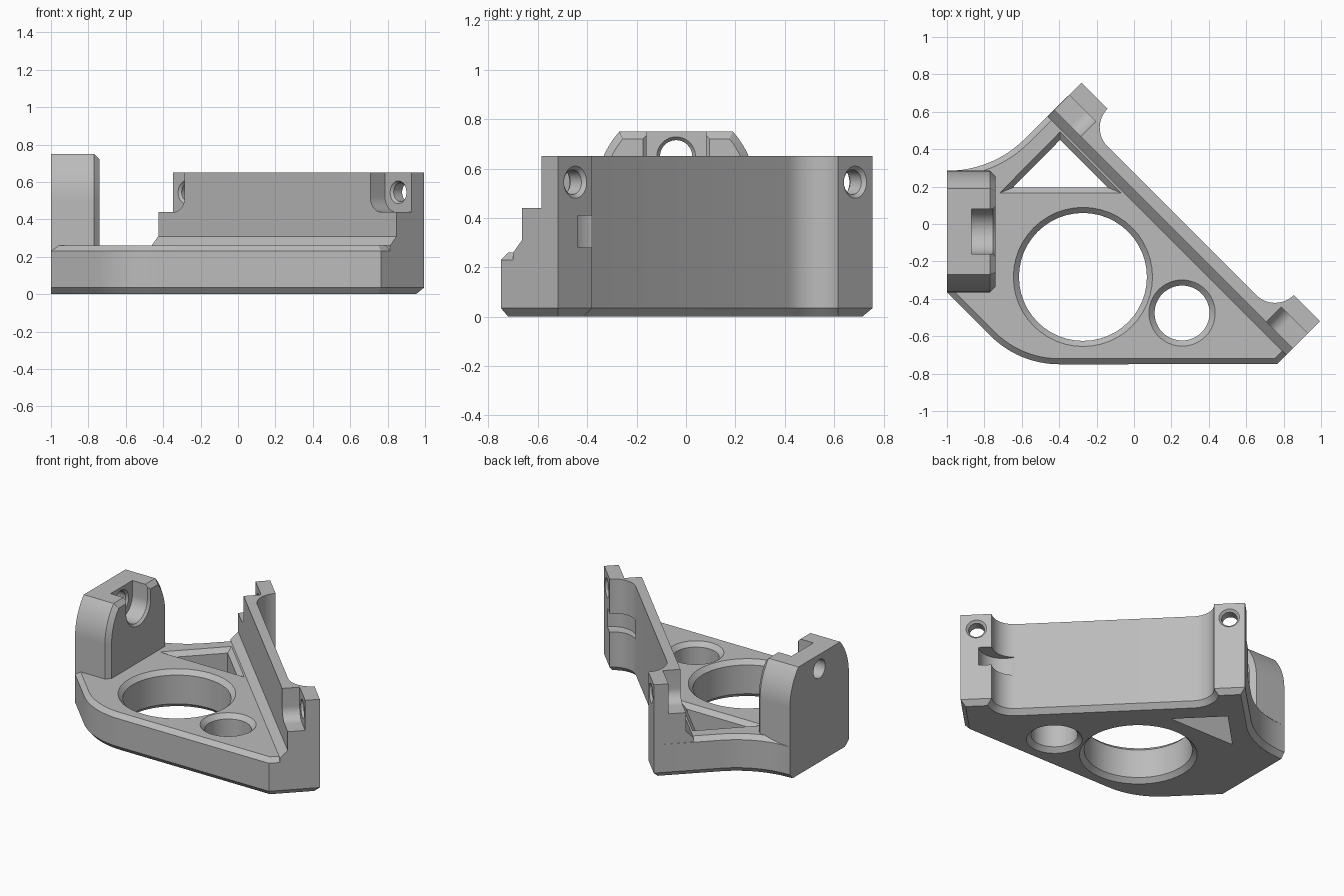
import bpy, bmesh, math
from mathutils import Matrix, Vector

if "Cube" in bpy.data.objects:
    bpy.data.objects.remove(bpy.data.objects["Cube"])

grey = bpy.data.materials.new("plain_grey")
grey.use_nodes = True
COLOUR = (0.5, 0.5, 0.5, 1)
grey.diffuse_color = COLOUR
grey.node_tree.nodes["Principled BSDF"].inputs["Base Color"].default_value = COLOUR

# Frames: the clamp wall runs diagonally, along u, with v as its outward direction
FLAT = Matrix.Identity(4)
DIAGONAL = Matrix.Rotation(math.radians(-45), 4, 'Z')
ALONG_X = Matrix(((0, 0, 1, 0), (1, 0, 0, 0), (0, 1, 0, 0), (0, 0, 0, 1)))
ALONG_U = DIAGONAL @ ALONG_X
ALONG_V = DIAGONAL @ Matrix(((1, 0, 0, 0), (0, 0, 1, 0), (0, 1, 0, 0), (0, 0, 0, 1)))


def arc(cx, cy, r, start, end, steps=12):
    angles = [math.radians(start + (end - start) * i / steps) for i in range(steps + 1)]
    return [(cx + r * math.cos(a), cy + r * math.sin(a)) for a in angles]


def circle(cx, cy, r):
    return arc(cx, cy, r, 0, 360, 48)[:-1]


def inset(poly, d, keep=lambda p, q: False):
    """Mitred inward offset of a counter-clockwise polygon; kept edges stay put."""
    pts = [Vector(p) for p in poly]
    edges = []
    for i, p in enumerate(pts):
        q = pts[(i + 1) % len(pts)]
        t = (q - p).normalized()
        edges.append((Vector((-t.y, t.x)), 0 if keep(p, q) else d))
    out = []
    for i, p in enumerate(pts):
        (n, a), (m, b) = edges[i - 1], edges[i]
        det = n.x * m.y - n.y * m.x
        if abs(det) < 1e-4:
            shift = m * b
        else:
            shift = Vector(((a * m.y - b * n.y) / det, (b * n.x - a * m.x) / det))
        out.append(tuple(p + shift))
    return out


def loft(name, frame, sections):
    """Solid through (profile, height) sections."""
    bm = bmesh.new()
    rings = [[bm.verts.new(frame @ Vector((p[0], p[1], h))) for p in prof]
             for prof, h in sections]
    for low, high in zip(rings, rings[1:]):
        for i in range(len(low)):
            bm.faces.new((low[i - 1], low[i], high[i], high[i - 1]))
    bm.faces.new(rings[0])
    bm.faces.new(rings[-1])
    bmesh.ops.recalc_face_normals(bm, faces=bm.faces)
    mesh = bpy.data.meshes.new(name)
    bm.to_mesh(mesh)
    bm.free()
    mesh.materials.append(grey)
    obj = bpy.data.objects.new(name, mesh)
    bpy.context.collection.objects.link(obj)
    return obj


def bore(frame, x, y, profile):
    return loft("cutter", frame, [(circle(x, y, r), h) for r, h in profile])


def cut(obj, cutters):
    for c in cutters:
        mod = obj.modifiers.new("cut", 'BOOLEAN')
        mod.operation, mod.solver, mod.object = 'DIFFERENCE', 'EXACT', c
    bpy.context.view_layer.update()
    result = obj.evaluated_get(bpy.context.evaluated_depsgraph_get())
    mesh = bpy.data.meshes.new_from_object(result)
    obj.modifiers.clear()
    obj.data = mesh
    for c in cutters:
        bpy.data.objects.remove(c)


def mirror_u(points):
    return [(0.337 - u, z) for u, z in points]


# Wall outline in u, v: two pads joined by a thinner web with round fillets
U0, U1, PAD, WEB, FACE = -0.733, 1.07, 0.336, 0.193, 0.13
outer_edge = ([(U1, PAD)] + arc(0.73, PAD, PAD - WEB, 0, -90)
              + arc(-0.393, PAD, PAD - WEB, -90, -180) + [(U0, PAD)])

# Base plate outline
to_xy = lambda p: tuple((DIAGONAL @ Vector((p[0], p[1], 0)))[:2])
outline = ([(-1, 0.285), (-1, -0.365)] + arc(-0.4, -0.231, 0.519, 225, 270)
           + [to_xy(p) for p in [(U1, 0.01)] + outer_edge]
           + arc(-0.994, 0.864, 0.579, -45, -90))
rear = lambda p, q: p.x < -0.999 and q.x < -0.999
rim = inset(outline, 0.03, rear)
base = loft("base_plate", FLAT, [(rim, 0), (outline, 0.035), (outline, 0.23), (rim, 0.26)])

# Plate openings: two chamfered bores and a triangular window
triangle = [(-0.647, 0.195), (-0.14, 0.195), (-0.395, 0.45)]
openings = [loft("cutter", FLAT, [(triangle, -0.1), (triangle, 0.23),
                                  (inset(triangle, -0.06), 0.29)])]
for x, y, r in ((-0.273, -0.283, 0.342), (0.257, -0.476, 0.147)):
    openings.append(bore(FLAT, x, y, [(r + 0.06, -0.03), (r, 0.03), (r, 0.23), (r + 0.06, 0.29)]))
cut(base, openings)

# Clamp wall with screw pockets and cross holes in both pads
wall_shape = [(U0, FACE), (U1, FACE)] + outer_edge
wall = loft("clamp_wall", DIAGONAL, [(wall_shape, 0.1), (wall_shape, 0.65)])
pocket = [(1.3, 0.44), (1.3, 0.9), (0.87, 0.9)] + arc(0.95, 0.52, 0.08, 180, 270)
cutters = [loft("cutter", ALONG_V, [(p, 0), (p, 0.242)]) for p in (pocket, mirror_u(pocket))]
for u, z in [(0.97, 0.545)] + mirror_u([(0.97, 0.545)]):
    cutters.append(bore(ALONG_V, u, z, [(0.065, 0.237), (0.05, 0.257), (0.05, 0.321), (0.07, 0.341)]))
# crescent relief beside the front pad
cutters.append(bore(DIAGONAL, 0.8, PAD, [(0.142, 0.28), (0.155, 0.281), (0.155, 0.41)]))
cut(wall, cutters)

# Sloped foot along the inside of the wall
foot_shape = [(0.08, 0.2), (0.16, 0.2), (0.16, 0.31), (FACE, 0.31), (0.08, 0.26)]
foot = loft("wall_foot", ALONG_U, [(foot_shape, U0), (foot_shape, U1)])

# Rear post with rounded shoulders and a bevelled inner edge
shoulder = arc(-0.091, 0.5, 0.376, 0, 41.7)
post_shape = ([(-0.365, 0.1), (0.285, 0.1)] + shoulder
              + [(-0.08 - y, z) for y, z in reversed(shoulder)])
bevelled = inset(post_shape, 0.03, lambda p, q: p.y < 0.2 and q.y < 0.2)
post = loft("rear_post", ALONG_X, [(post_shape, -1), (post_shape, -0.77), (bevelled, -0.74)])


def slot(r):
    return [(-0.04 + r, 0.9), (-0.04 - r, 0.9)] + arc(-0.04, 0.65, r, 180, 360, 24)


cut(post, [
    loft("cutter", ALONG_X, [(slot(0.12), -0.87), (slot(0.12), -0.755), (slot(0.15), -0.725)]),
    bore(ALONG_X, -0.04, 0.65, [(0.065, -1.1), (0.065, -0.885), (0.08, -0.868), (0.08, -0.8)]),
])

# Smooth the curved faces, keep the edges crisp
bpy.ops.object.select_all(action='DESELECT')
for part in (base, wall, foot, post):
    part.select_set(True)
bpy.context.view_layer.objects.active = base
bpy.ops.object.shade_smooth_by_angle(angle=math.radians(25))
